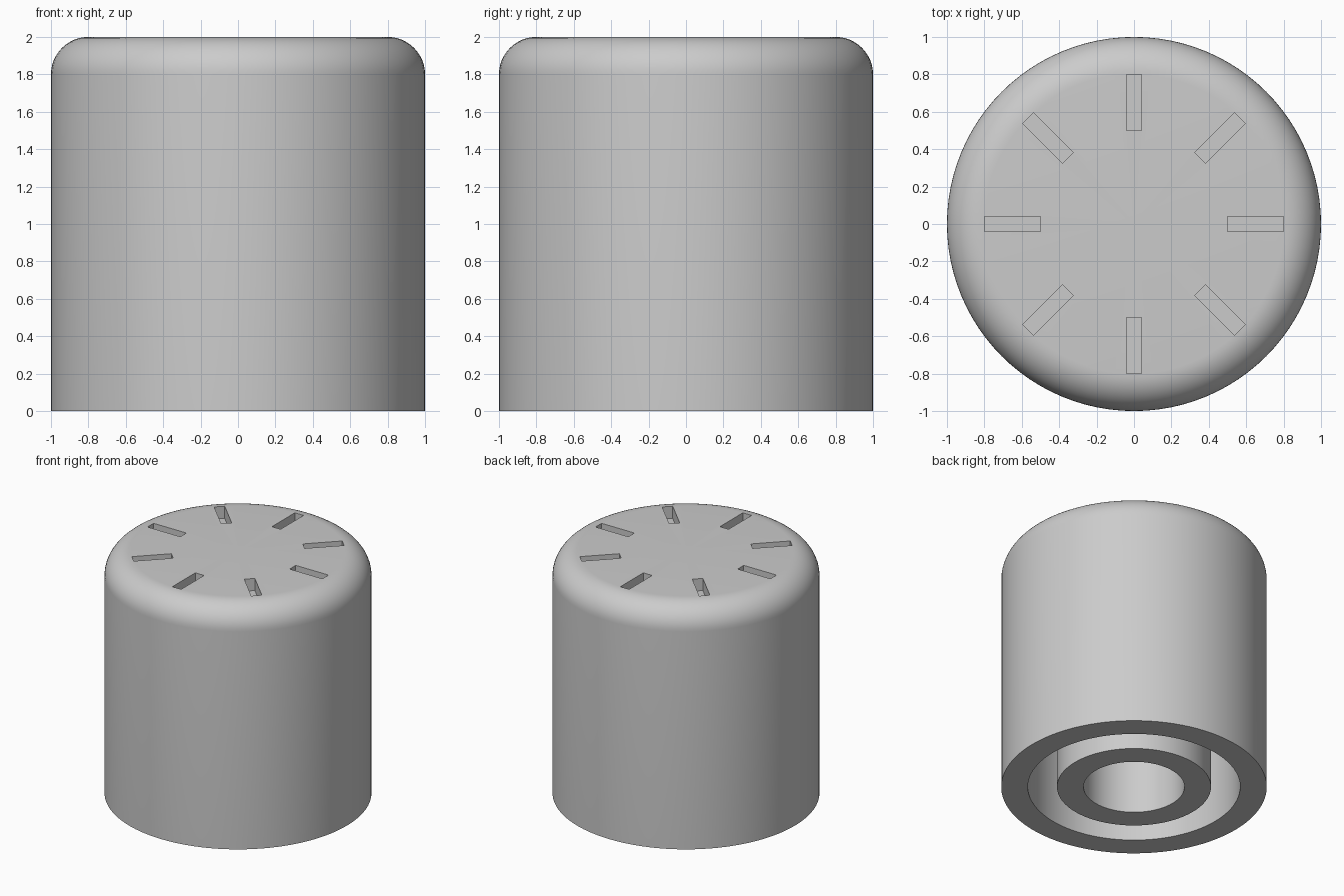
import bpy
import bmesh
import math
from mathutils import Matrix, Vector

default = bpy.data.objects.get("Cube")
if default:
    bpy.data.objects.remove(default, do_unlink=True)

SEGMENTS = 96
HEIGHT = 2.0
FILLET = 0.2
CEILING = 1.8
SLOT_DEPTH = 0.1

grey = bpy.data.materials.new("light grey")
grey.use_nodes = True
colour = (0.6, 0.6, 0.6, 1)
grey.diffuse_color = colour
grey.node_tree.nodes["Principled BSDF"].inputs["Base Color"].default_value = colour


def make_object(name, bm):
    bmesh.ops.recalc_face_normals(bm, faces=bm.faces)
    mesh = bpy.data.meshes.new(name)
    bm.to_mesh(mesh)
    bm.free()
    mesh.materials.append(grey)
    obj = bpy.data.objects.new(name, mesh)
    bpy.context.collection.objects.link(obj)
    return obj


# Hollow cap with a central sleeve, turned from one half-section
profile = [(0, CEILING), (0.38, CEILING), (0.38, 0), (0.58, 0),
           (0.58, CEILING), (0.8, CEILING), (0.8, 0), (1, 0)]
for i in range(13):
    a = math.pi / 2 * i / 12
    profile.append((1 - FILLET + FILLET * math.cos(a),
                    HEIGHT - FILLET + FILLET * math.sin(a)))
profile.append((0, HEIGHT))

bm = bmesh.new()
verts = [bm.verts.new((r, 0, z)) for r, z in profile]
edges = [bm.edges.new(pair) for pair in zip(verts, verts[1:])]
bmesh.ops.spin(bm, geom=verts + edges, cent=(0, 0, 0), axis=(0, 0, 1),
               angle=math.tau, steps=SEGMENTS, use_duplicate=False)
bmesh.ops.remove_doubles(bm, verts=bm.verts, dist=0.0001)
cap = make_object("knob_cap", bm)

# Eight radial marker slots sunk into the top
bm = bmesh.new()
for i in range(8):
    turn = Matrix.Rotation(math.tau * i / 8, 4, "Z")
    place = Matrix.Translation((0.65, 0, HEIGHT))
    size = Matrix.Diagonal(Vector((0.3, 0.08, 2 * SLOT_DEPTH, 1)))
    bmesh.ops.create_cube(bm, size=1, matrix=turn @ place @ size)
cutter = make_object("slot_cutter", bm)
cutter.hide_render = True

cut = cap.modifiers.new("slots", "BOOLEAN")
cut.operation = "DIFFERENCE"
cut.solver = "EXACT"
cut.object = cutter

bpy.ops.object.select_all(action="DESELECT")
cap.select_set(True)
bpy.context.view_layer.objects.active = cap
bpy.ops.object.modifier_apply(modifier=cut.name)
bpy.data.objects.remove(cutter, do_unlink=True)
bpy.ops.object.shade_smooth_by_angle(angle=math.radians(30))
